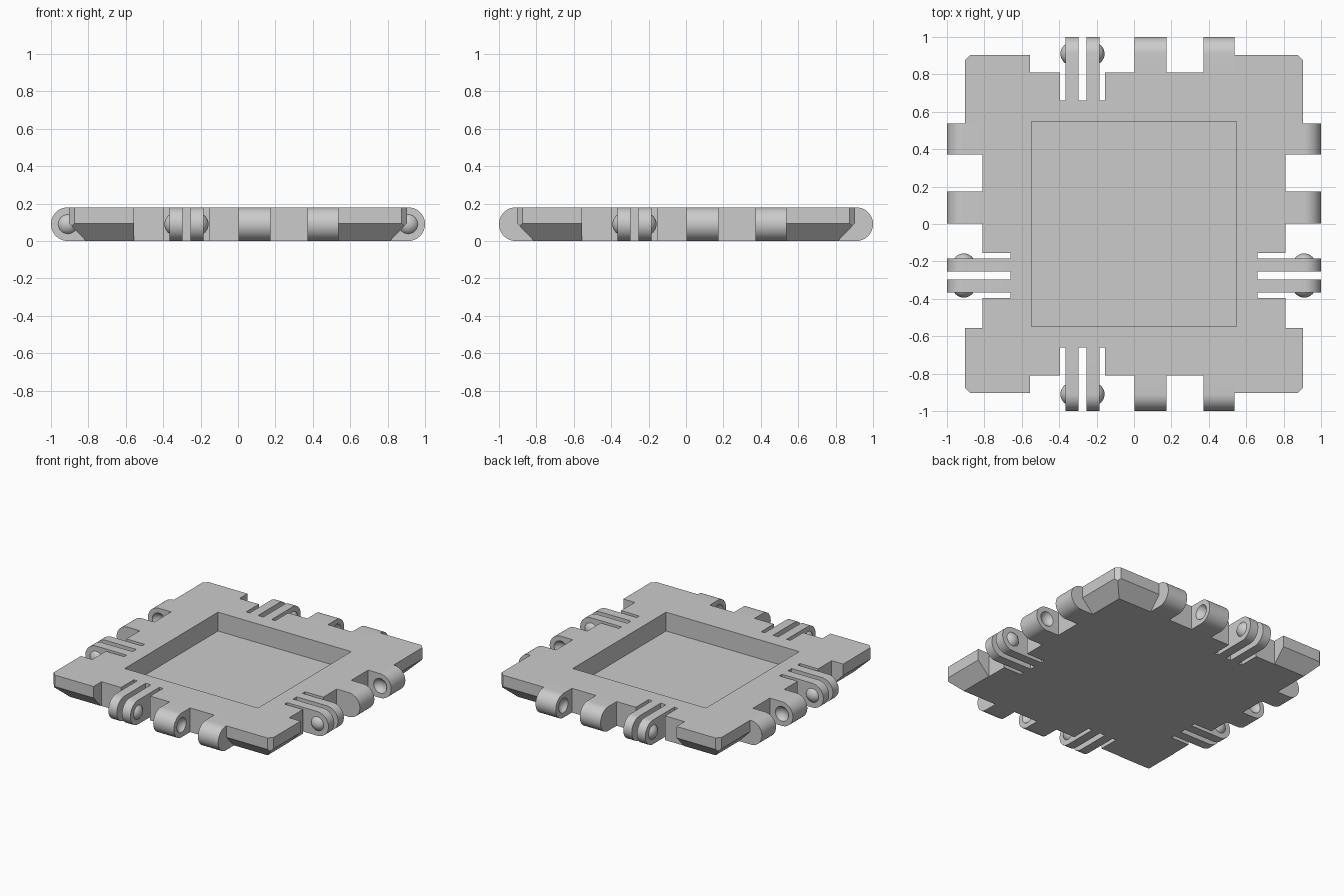
import bpy, bmesh, math
from mathutils import Vector

if "Cube" in bpy.data.objects:
    bpy.data.objects.remove(bpy.data.objects["Cube"], do_unlink=True)

H = 0.18             # tile thickness
R = H / 2            # hinge radius
EDGE = 0.904         # half width of the plate
INNER = 0.81         # hinge recess wall
AXIS = 1 - R         # hinge axis distance from centre

grey = bpy.data.materials.new("plain_grey")
grey.use_nodes = True
grey.diffuse_color = (0.6, 0.6, 0.6, 1)
grey.node_tree.nodes["Principled BSDF"].inputs["Base Color"].default_value = (0.6, 0.6, 0.6, 1)

# Each side maps (u along the edge, v outward, z) to world space
SIDES = {
    "front": lambda u, v, z: Vector((u, -v, z)),
    "back": lambda u, v, z: Vector((u, v, z)),
    "right": lambda u, v, z: Vector((-v, u, z)),
    "left": lambda u, v, z: Vector((v, u, z)),
}


def finish(name, bm):
    bmesh.ops.recalc_face_normals(bm, faces=bm.faces)
    mesh = bpy.data.meshes.new(name)
    bm.to_mesh(mesh)
    bm.free()
    mesh.materials.append(grey)
    obj = bpy.data.objects.new(name, mesh)
    bpy.context.collection.objects.link(obj)
    return obj


def add_prism(bm, place, profile, u0, u1):
    """Extrude a (v, z) profile along the edge from u0 to u1."""
    a = [bm.verts.new(place(u0, v, z)) for v, z in profile]
    b = [bm.verts.new(place(u1, v, z)) for v, z in profile]
    bm.faces.new(a)
    bm.faces.new(b)
    n = len(a)
    for i in range(n):
        j = (i + 1) % n
        bm.faces.new((a[i], a[j], b[j], b[i]))


def block(v0, v1, z0, z1):
    return [(v0, z0), (v1, z0), (v1, z1), (v0, z1)]


def rounded(v0):
    """Flat bar starting at v0 with a half-round end on the hinge axis."""
    steps = 20
    arc = [-math.pi / 2 + math.pi * i / steps for i in range(steps + 1)]
    return [(v0, 0)] + [(AXIS + R * math.cos(t), R + R * math.sin(t)) for t in arc] + [(v0, H)]


def add_ball(bm, centre, radius):
    found = bmesh.ops.create_uvsphere(bm, u_segments=32, v_segments=16, radius=radius)
    bmesh.ops.translate(bm, verts=found["verts"], vec=centre)


def cut(obj, cutter):
    cutter.hide_render = True
    mod = obj.modifiers.new("cut", 'BOOLEAN')
    mod.operation = 'DIFFERENCE'
    mod.solver = 'EXACT'
    mod.object = cutter
    bpy.context.view_layer.objects.active = obj
    bpy.ops.object.modifier_apply(modifier=mod.name)
    bpy.data.objects.remove(cutter, do_unlink=True)


parts = []

# Plate: square with a sloped underside rim and clipped corners
bm = bmesh.new()
rings = []
for half, z in ((INNER + 0.003, 0), (EDGE, 0.095), (EDGE, H)):
    rings.append([bm.verts.new((sx * half, sy * half, z))
                  for sx, sy in ((-1, -1), (1, -1), (1, 1), (-1, 1))])
bm.faces.new(rings[0])
bm.faces.new(rings[-1])
for low, high in zip(rings, rings[1:]):
    for i in range(4):
        j = (i + 1) % 4
        bm.faces.new((low[i], low[j], high[j], high[i]))
for sx in (-1, 1):
    for sy in (-1, 1):
        corner = Vector((sx * EDGE, sy * (EDGE - 0.03), 0))
        bmesh.ops.bisect_plane(bm, geom=bm.verts[:] + bm.edges[:] + bm.faces[:],
                               plane_co=corner, plane_no=(sx, sy, 0), clear_outer=True)
        bmesh.ops.holes_fill(bm, edges=[e for e in bm.edges if e.is_boundary], sides=0)
plate = finish("plate", bm)
parts.append(plate)

# Hinge recesses, finger slots and the square pocket
for side, place in SIDES.items():
    for u0, u1, v0 in ((-0.555, 0.537, INNER), (-0.395, -0.155, 0.66)):
        bm = bmesh.new()
        add_prism(bm, place, block(v0, 1.1, -0.1, H + 0.1), u0, u1)
        cut(plate, finish("recess_cutter", bm))
bm = bmesh.new()
add_prism(bm, SIDES["back"], block(-0.548, 0.548, 0.04, H + 0.1), -0.548, 0.548)
cut(plate, finish("pocket_cutter", bm))

for side, place in SIDES.items():
    # Knuckles with a round dimple facing the gap between them
    for label, u0, u1, dimple in (("inner", 0.003, 0.173, 0.203), ("outer", 0.371, 0.537, 0.341)):
        bm = bmesh.new()
        add_prism(bm, place, rounded(INNER), u0, u1)
        knuckle = finish(f"{side}_{label}_knuckle", bm)
        bm = bmesh.new()
        add_ball(bm, place(dimple, AXIS, R), 0.062)
        cut(knuckle, finish("dimple_cutter", bm))
        parts.append(knuckle)

    # Spring fingers with a domed bump on their outer faces
    for label, u0, u1, out in (("first", -0.366, -0.297, -1), ("second", -0.254, -0.185, 1)):
        bm = bmesh.new()
        add_prism(bm, place, rounded(0.66), u0, u1)
        parts.append(finish(f"{side}_{label}_finger", bm))
        bm = bmesh.new()
        middle = place((u0 + u1) / 2, AXIS, R)
        add_ball(bm, middle, 0.062)
        outward = place(out, 0, 0)
        bmesh.ops.bisect_plane(bm, geom=bm.verts[:] + bm.edges[:] + bm.faces[:],
                               plane_co=middle, plane_no=outward, clear_inner=True)
        bmesh.ops.holes_fill(bm, edges=[e for e in bm.edges if e.is_boundary], sides=0)
        parts.append(finish(f"{side}_{label}_bump", bm))

# Smooth the rounds, keep the edges sharp
bpy.ops.object.select_all(action='DESELECT')
for obj in parts:
    obj.select_set(True)
bpy.context.view_layer.objects.active = plate
bpy.ops.object.shade_smooth_by_angle(angle=math.radians(30))
